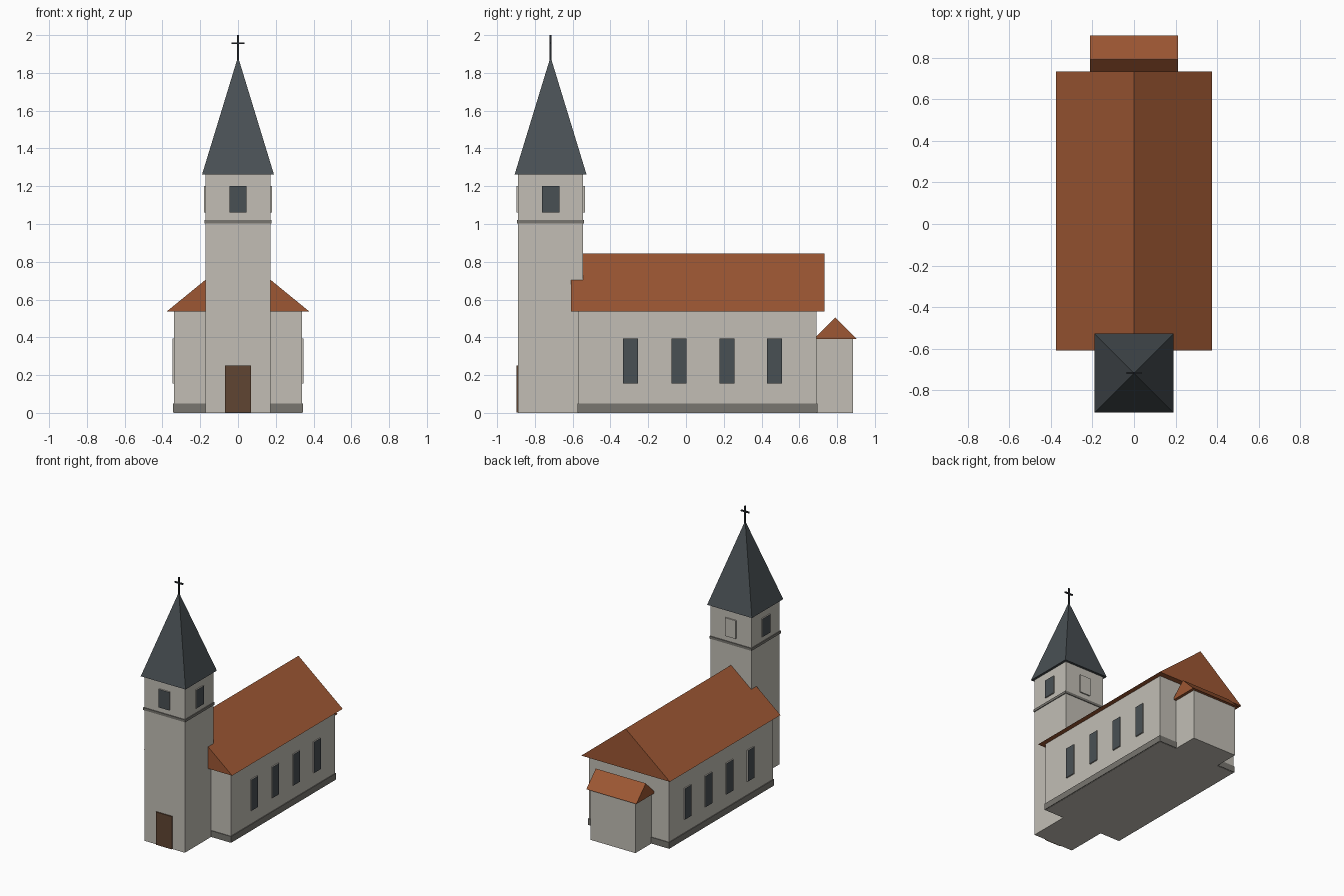
import bpy, bmesh
from mathutils import Vector

if "Cube" in bpy.data.objects:
    bpy.data.objects.remove(bpy.data.objects["Cube"])


def material(name, srgb):
    m = bpy.data.materials.new(name)
    lin = [((c / 255 + 0.055) / 1.055) ** 2.4 for c in srgb]
    m.diffuse_color = (*lin, 1)
    m.use_nodes = True
    m.node_tree.nodes["Principled BSDF"].inputs["Base Color"].default_value = m.diffuse_color
    return m


WALL = material("pale plaster", (194, 190, 181))
ROOF = material("red brown tile", (157, 87, 51))
SLATE = material("dark slate", (73, 80, 84))
STONE = material("grey stone", (120, 118, 112))
DOOR = material("brown wood", (96, 69, 50))
IRON = material("black iron", (38, 42, 46))


def finish(name, bm, *mats):
    bmesh.ops.recalc_face_normals(bm, faces=bm.faces)
    me = bpy.data.meshes.new(name)
    bm.to_mesh(me)
    bm.free()
    for m in mats:
        me.materials.append(m)
    ob = bpy.data.objects.new(name, me)
    bpy.context.collection.objects.link(ob)
    return ob


def box(name, x, y, z, mat, face_dir=None, face_mat=None):
    """Box from ranges; the face looking along face_dir may get its own colour."""
    bm = bmesh.new()
    bmesh.ops.create_cube(bm, size=1)
    for v in bm.verts:
        v.co = [r[0] + (c + 0.5) * (r[1] - r[0]) for c, r in zip(v.co, (x, y, z))]
    bm.normal_update()
    if face_dir:
        for f in bm.faces:
            f.material_index = int(f.normal.dot(Vector(face_dir)) > 0.9)
    return finish(name, bm, mat, *([face_mat] if face_mat else []))


def gable_roof(name, section, start, end, along, mat):
    """Solid triangular prism; section holds (across, height) points."""
    bm = bmesh.new()
    place = (lambda a, h, t: (a, t, h)) if along == 'y' else (lambda a, h, t: (t, a, h))
    f = bm.faces.new([bm.verts.new(place(a, h, start)) for a, h in section])
    ext = bmesh.ops.extrude_face_region(bm, geom=[f], use_keep_orig=True)
    shift = Vector(place(0, 0, end - start))
    bmesh.ops.translate(bm, vec=shift,
                        verts=[g for g in ext['geom'] if isinstance(g, bmesh.types.BMVert)])
    return finish(name, bm, mat)


# Nave with plinth and gabled roof
box("nave_walls", (-.338, .338), (-.57, .69), (0, .54), WALL)
box("nave_plinth", (-.344, .344), (-.575, .695), (.002, .05), STONE)
gable_roof("nave_roof", [(-.376, .538), (.376, .538), (0, .845)], -.608, .732, 'y', ROOF)

# Side windows, mirrored on both long walls
for side, s in (("right", 1), ("left", -1)):
    for i, yc in enumerate((-.293, -.038, .217, .468)):
        box(f"nave_window_{side}_{i + 1}", sorted((s * .338, s * .347)),
            (yc - .04, yc + .04), (.155, .393), WALL, (s, 0, 0), SLATE)

# Small annex at the back
box("annex_walls", (-.19, .19), (.68, .884), (0, .392), WALL)
gable_roof("annex_roof", [(.675, .39), (.905, .39), (.79, .505)], -.212, .212, 'x', ROOF)

# Tower with string course
TY, H = -.717, .172
box("tower", (-H, H), (TY - H, TY + H), (0, 1.265), WALL)
box("tower_band", (-.178, .178), (TY - .178, TY + .178), (1.003, 1.022), STONE)

# Belfry openings: three glazed, the rear one blind
for name, (dx, dy) in {"front": (0, -1), "right": (1, 0),
                       "left": (-1, 0), "back": (0, 1)}.items():
    a, b = H, H + .009
    x = sorted((dx * a, dx * b)) if dx else (-.046, .046)
    y = sorted((TY + dy * a, TY + dy * b)) if dy else (TY - .046, TY + .046)
    box(f"belfry_window_{name}", x, y, (1.06, 1.2), WALL, (dx, dy, 0),
        WALL if name == "back" else SLATE)

# Front door
box("front_door", (-.068, .068), (TY - H - .009, TY - H), (.001, .252), DOOR)

# Pyramid spire
bm = bmesh.new()
R = .19
base = [bm.verts.new((sx * R, TY + sy * R, 1.263))
        for sx, sy in ((-1, -1), (1, -1), (1, 1), (-1, 1))]
tip = bm.verts.new((0, TY, 1.885))
bm.faces.new(base)
for i in range(4):
    bm.faces.new((base[i], base[(i + 1) % 4], tip))
finish("spire", bm, SLATE)

# Cross on the spire
box("cross_post", (-.005, .005), (TY - .005, TY + .005), (1.86, 2), IRON)
box("cross_bar", (-.035, .035), (TY - .005, TY + .005), (1.952, 1.962), IRON)
